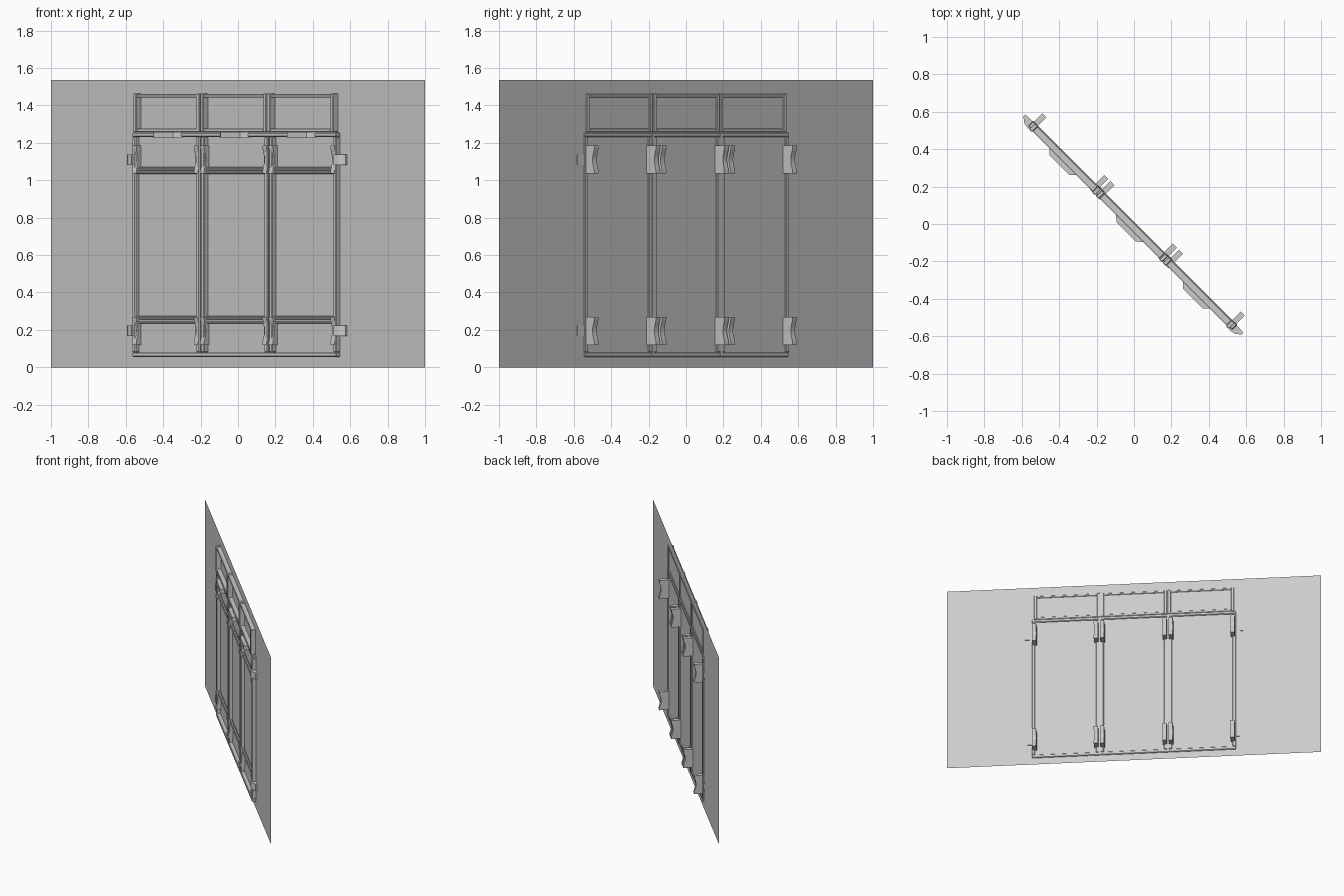
import bpy, bmesh, math
from mathutils import Matrix

if "Cube" in bpy.data.objects:
    bpy.data.objects.remove(bpy.data.objects["Cube"], do_unlink=True)

grey = bpy.data.materials.new("plain grey")
grey.use_nodes = True
colour = (0.6, 0.6, 0.6, 1)
grey.diffuse_color = colour
grey.node_tree.nodes["Principled BSDF"].inputs["Base Color"].default_value = colour

# Everything is laid out along the wall, then turned onto the diagonal
TURN = Matrix.Rotation(math.radians(-45), 4, "Z")
K = math.sqrt(2)  # wall length per unit of x


def finish(name, bm):
    bmesh.ops.recalc_face_normals(bm, faces=bm.faces)
    mesh = bpy.data.meshes.new(name)
    bm.to_mesh(mesh)
    bm.free()
    mesh.transform(TURN)
    mesh.materials.append(grey)
    obj = bpy.data.objects.new(name, mesh)
    bpy.context.collection.objects.link(obj)
    return obj


def add_box(bm, x0, x1, y0, y1, z0, z1):
    size = Matrix.Diagonal((K * (x1 - x0), y1 - y0, z1 - z0, 1))
    place = Matrix.Translation((K * (x0 + x1) / 2, (y0 + y1) / 2, (z0 + z1) / 2))
    return bmesh.ops.create_cube(bm, size=1, matrix=place @ size)["verts"]


def prism(name, points, axis, start, end):
    """Extrude an outline along x (points are y, z) or z (points are x, y)."""
    bm = bmesh.new()
    if axis == "x":
        verts = [bm.verts.new((start * K, a, b)) for a, b in points]
        step = ((end - start) * K, 0, 0)
    else:
        verts = [bm.verts.new((a * K, b, start)) for a, b in points]
        step = (0, 0, end - start)
    face = bm.faces.new(verts)
    out = bmesh.ops.extrude_face_region(bm, geom=[face])["geom"]
    moved = [v for v in out if isinstance(v, bmesh.types.BMVert)]
    bmesh.ops.translate(bm, verts=moved, vec=step)
    return finish(name, bm)


# Wall sheet
bm = bmesh.new()
bm.faces.new([bm.verts.new((x * K, 0, z))
              for x, z in ((-1, 0), (1, 0), (1, 1.535), (-1, 1.535))])
finish("wall_sheet", bm)

# Main frame: rails and posts
bm = bmesh.new()
add_box(bm, -.545, .545, -.03, .008, .055, .08)
add_box(bm, -.545, .545, -.03, .008, 1.232, 1.255)
for x in (-.537, -.195, -.17, .17, .195, .537):
    add_box(bm, x - .009, x + .009, -.03, .01, .08, 1.232)
bmesh.ops.bevel(bm, geom=bm.edges[:], offset=.004, segments=1, affect="EDGES")
finish("main_frame", bm)

# Thin joining strips between the paired posts
bm = bmesh.new()
for x in (-.1825, .1825):
    add_box(bm, x - .006, x + .006, -.018, .012, .06, 1.25)
finish("post_joints", bm)

# Cross rods in each bay
bm = bmesh.new()
for left, right in ((-.53, -.2), (-.165, .165), (.2, .53)):
    for z in (.245, .265, 1.043, 1.062):
        place = Matrix.Translation((K * (left + right) / 2, -.012, z))
        bmesh.ops.create_cone(bm, cap_ends=True, segments=8, radius1=.01, radius2=.01,
                              depth=K * (right - left),
                              matrix=place @ Matrix.Rotation(math.pi / 2, 4, "Y"))
finish("cross_rods", bm)

# Upper trays, open frames above each bay
for i in (-1, 0, 1):
    bm = bmesh.new()
    c = i * .3575
    add_box(bm, c - .177, c - .161, -.038, .006, 1.257, 1.463)
    add_box(bm, c + .161, c + .177, -.038, .006, 1.257, 1.463)
    add_box(bm, c - .161, c + .161, -.034, .004, 1.257, 1.277)
    add_box(bm, c - .161, c + .161, -.034, .004, 1.443, 1.46)
    bmesh.ops.bevel(bm, geom=bm.edges[:], offset=.003, segments=1, affect="EDGES")
    finish("upper_tray", bm)

    # Tapered handle under the tray
    prism("tray_handle", [(c - .078, -.025), (c - .052, -.06), (c + .052, -.06),
                          (c + .078, -.025)], "z", 1.225, 1.258)

# Waisted clamps that pass through the wall, and wedge clips at the ends
for mid in (.195, 1.11):
    outline = []
    steps = 12
    for k in range(steps + 1):
        t = 2 * k / steps - 1
        outline.append((-.036 + .014 * math.cos(t * math.pi / 2) ** 2, mid + .075 * t))
    for k in range(steps, -1, -1):
        t = 2 * k / steps - 1
        outline.append((.073 - .015 * math.cos(t * math.pi / 2) ** 2, mid + .075 * t))
    for x in (-.53, -.2, -.167, .167, .2, .53):
        prism("clamp", outline, "x", x - .011, x + .011)
    for side in (-1, 1):
        prism("end_clip", [(side * .54, .006), (side * .54, -.04), (side * .562, -.034),
                           (side * .583, -.012), (side * .583, .003)],
              "z", mid - .028, mid + .028)
